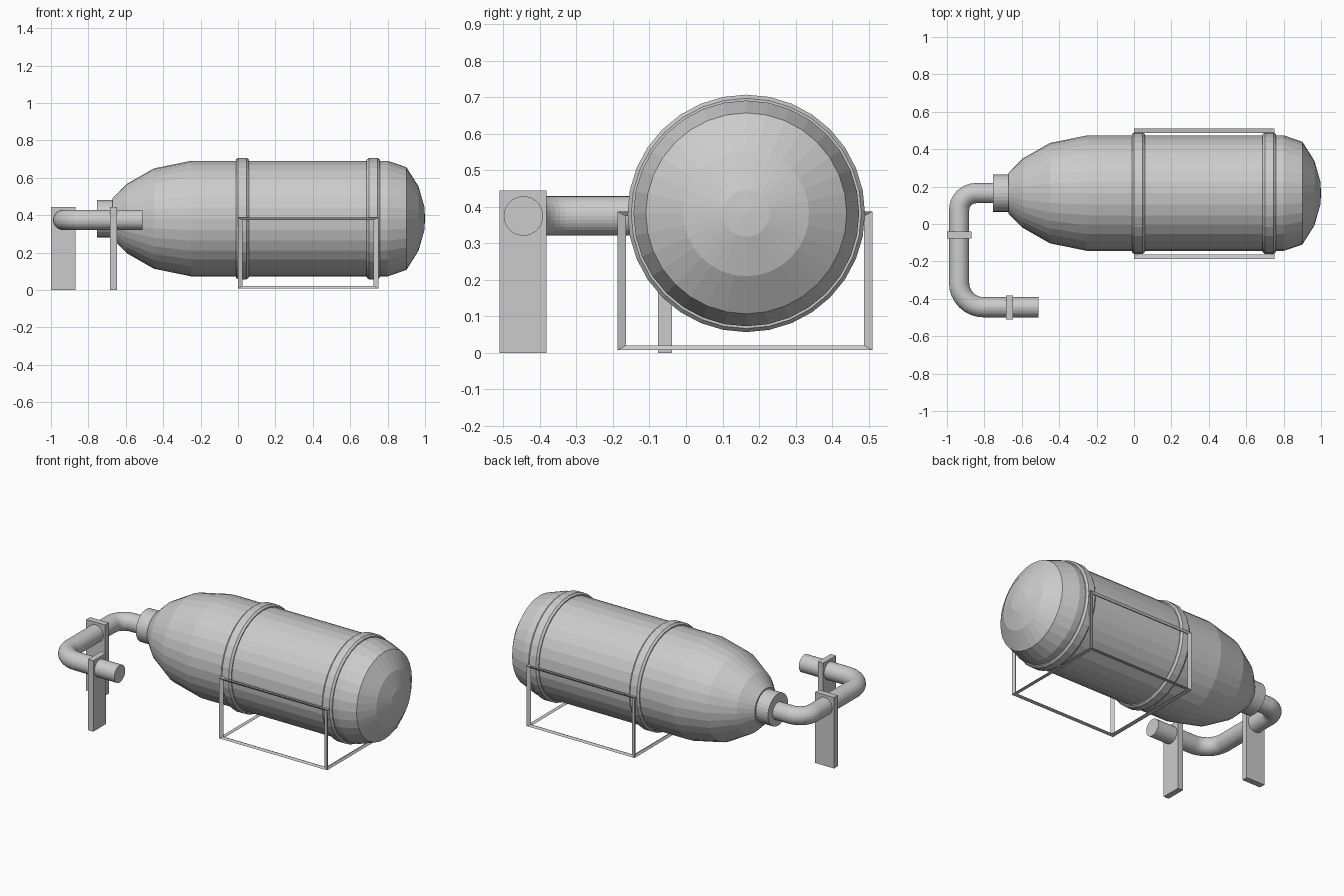
import bpy, bmesh
from math import sin, cos, pi
from mathutils import Vector

if "Cube" in bpy.data.objects:
    bpy.data.objects.remove(bpy.data.objects["Cube"])

AXIS_Y, TANK_Z, PIPE_Z = 0.165, 0.382, 0.375


def link(name, bm):
    bmesh.ops.recalc_face_normals(bm, faces=bm.faces)
    me = bpy.data.meshes.new(name)
    bm.to_mesh(me)
    bm.free()
    ob = bpy.data.objects.new(name, me)
    bpy.context.collection.objects.link(ob)
    return ob


def lathe(name, profile, closed=False, sides=32):
    """Revolve (x, radius) points about the tank axis."""
    bm = bmesh.new()
    rings = []
    for x, r in profile:
        rings.append([bm.verts.new((x, AXIS_Y + r * cos(2 * pi * i / sides),
                                    TANK_Z + r * sin(2 * pi * i / sides)))
                      for i in range(sides)])
    pairs = list(zip(rings, rings[1:]))
    if closed:
        pairs.append((rings[-1], rings[0]))
    else:
        bm.faces.new(rings[0])
        bm.faces.new(rings[-1])
    for a, b in pairs:
        for i in range(sides):
            j = (i + 1) % sides
            bm.faces.new((a[i], a[j], b[j], b[i]))
    return link(name, bm)


def box(name, lo, hi):
    lo, hi = Vector(lo), Vector(hi)
    bm = bmesh.new()
    bmesh.ops.create_cube(bm, size=1)
    ob = link(name, bm)
    ob.location = (lo + hi) / 2
    ob.scale = hi - lo
    return ob


# Tank body and neck collar
lathe("tank", [(-0.67, 0.11), (-0.595, 0.185), (-0.45, 0.268), (-0.25, 0.309),
               (0.8, 0.309), (0.9, 0.275), (0.965, 0.172), (0.996, 0.064), (1.0, 0.005)])
lathe("neck_collar", [(-0.755, 0.1), (-0.65, 0.1)])

# Raised straps around the tank
for name, x in (("left_strap", -0.012), ("right_strap", 0.688)):
    lathe(name, [(x, 0.3), (x, 0.315), (x + 0.012, 0.325), (x + 0.058, 0.325),
                 (x + 0.07, 0.315), (x + 0.07, 0.3)], closed=True)

# Open cradle frame
frame = box("cradle_frame", (0.0, -0.187, 0.008), (0.75, 0.51, 0.387))
wire = frame.modifiers.new("Bars", 'WIREFRAME')
wire.thickness = 0.042
wire.offset = -1

# Bent outlet pipe: straight runs joined by rounded corners
path = [Vector((-0.7, AXIS_Y, PIPE_Z))]
for cx, cy, r, start in ((-0.935, AXIS_Y, 0.09, pi / 2), (-0.935, -0.445, 0.13, pi)):
    centre = Vector((cx + r, cy - r if start < pi else cy + r, PIPE_Z))
    path += [centre + r * Vector((cos(start + k * pi / 16), sin(start + k * pi / 16), 0))
             for k in range(9)]
path.append(Vector((-0.51, -0.445, PIPE_Z)))
curve = bpy.data.curves.new("outlet_pipe", 'CURVE')
curve.dimensions = '3D'
curve.bevel_depth = 0.054
curve.bevel_resolution = 14
curve.use_fill_caps = True
spline = curve.splines.new('POLY')
spline.points.add(len(path) - 1)
for p, co in zip(spline.points, path):
    p.co = (*co, 1)
spline.use_smooth = False
bpy.context.collection.objects.link(bpy.data.objects.new("outlet_pipe", curve))

# Flat pipe supports
box("rear_pipe_support", (-1.0, -0.077, 0), (-0.87, -0.039, 0.445))
box("front_pipe_support", (-0.685, -0.51, 0), (-0.648, -0.382, 0.445))
